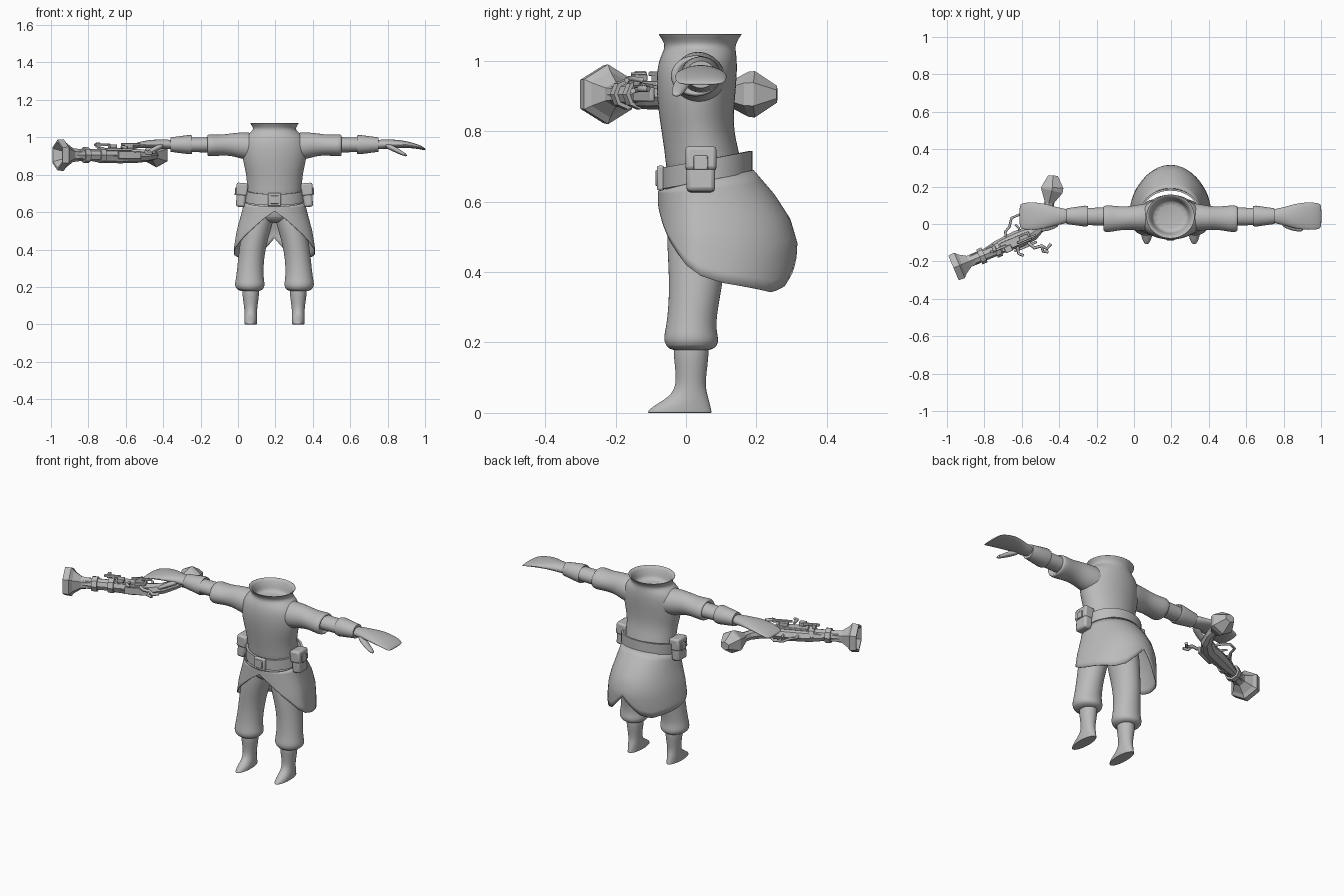
import bpy, bmesh
from math import sin, cos, pi, radians
from mathutils import Vector, Matrix

cube = bpy.data.objects.get("Cube")
if cube:
    bpy.data.objects.remove(cube, do_unlink=True)

CX = 0.195  # middle of the body
GREY = bpy.data.materials.new("plain grey")
GREY.use_nodes = True
TONE = (0.5, 0.5, 0.5, 1)
GREY.diffuse_color = TONE
GREY.node_tree.nodes["Principled BSDF"].inputs["Base Color"].default_value = TONE


def finish(name, bm, subdiv=0, smooth=True, bevel=0, thick=0):
    bmesh.ops.recalc_face_normals(bm, faces=bm.faces)
    mesh = bpy.data.meshes.new(name)
    bm.to_mesh(mesh)
    bm.free()
    mesh.materials.append(GREY)
    ob = bpy.data.objects.new(name, mesh)
    bpy.context.collection.objects.link(ob)
    if thick:
        ob.modifiers.new("thickness", "SOLIDIFY").thickness = thick
    if bevel:
        mod = ob.modifiers.new("bevel", "BEVEL")
        mod.width, mod.segments = bevel, 2
    if subdiv:
        mod = ob.modifiers.new("subdivision", "SUBSURF")
        mod.levels = mod.render_levels = subdiv
    if smooth:
        bpy.ops.object.select_all(action="DESELECT")
        ob.select_set(True)
        bpy.context.view_layer.objects.active = ob
        bpy.ops.object.shade_smooth_by_angle(angle=radians(40))
    return ob


def loft(name, rings, n=16, cap=True, **opts):
    """Skin a list of ellipses, each given as centre, half axis u, half axis v."""
    bm = bmesh.new()
    loops = []
    for c, u, v in rings:
        angles = [2 * pi * i / n for i in range(n)]
        loops.append([bm.verts.new(Vector(c) + Vector(u) * sin(a) + Vector(v) * cos(a)) for a in angles])
    for low, high in zip(loops, loops[1:]):
        for i in range(n):
            j = (i + 1) % n
            bm.faces.new((low[i], low[j], high[j], high[i]))
    if cap:
        bm.faces.new(loops[0])
        bm.faces.new(loops[-1])
    return finish(name, bm, **opts)


def upright(name, rows, **opts):
    """Rows: height, x offset, y centre, x radius, y radius."""
    return loft(name, [((CX + x, y, z), (rx, 0, 0), (0, ry, 0)) for z, x, y, rx, ry in rows], **opts)


def sideways(name, side, rows, **opts):
    """Rows: distance from body middle, y centre, z centre, y radius, z radius."""
    return loft(name, [((CX + side * d, y, z), (0, ry, 0), (0, 0, rz)) for d, y, z, ry, rz in rows], **opts)


def box(name, matrix, size, **opts):
    bm = bmesh.new()
    bmesh.ops.create_cube(bm, size=1, matrix=matrix @ Matrix.Diagonal((*size, 1)))
    return finish(name, bm, **opts)


def blend(table, t):
    for (a, p), (b, q) in zip(table, table[1:]):
        if t <= b:
            return p + (q - p) * max(0, (t - a) / (b - a))
    return table[-1][1]


# Torso with an open, flared collar
upright("torso", [
    (.64, 0, .055, .15, .11), (.72, 0, .05, .15, .11), (.8, 0, .032, .152, .104), (.88, 0, .028, .175, .112),
    (.96, 0, .03, .18, .118), (1.01, 0, .035, .16, .112), (1.035, 0, .04, .116, .102), (1.055, 0, .04, .118, .106),
    (1.075, 0, .04, .134, .122), (1.077, 0, .04, .132, .12), (1.07, 0, .04, .115, .105), (1.03, 0, .04, .1, .09),
    (1.0, 0, .04, .095, .085)], subdiv=2)

# Hips
upright("hips", [(.69, 0, .05, .145, .105), (.62, 0, .045, .16, .11), (.57, 0, .042, .15, .1),
                 (.54, 0, .04, .09, .06)], subdiv=2)

# Tilted belt and buckle
loft("belt", [((CX, .06, .69 + h), (r, 0, 0), (0, r * .79, .024)) for h, r in
              ((-.03, .15), (-.03, .163), (.03, .163), (.03, .15))], n=40, cap=False)
buckle_at = Matrix.Translation((CX, -.072, .667))
box("buckle", buckle_at, (.07, .022, .07), bevel=.006)
box("buckle_plate", buckle_at, (.045, .03, .045), bevel=.004)

# Coat skirt: open at the front, with a notch in the back hem
HEM = [(0, .605), (18, .565), (40, .5), (70, .42), (103, .37), (141, .342), (155, .36), (167, .405), (180, .46)]
WIDTH = [(.34, .222), (.42, .215), (.5, .202), (.6, .175), (.69, .155)]
BACK = [(.34, .26), (.4, .27), (.48, .275), (.55, .255), (.62, .21), (.69, .15), (.72, .13)]
bm = bmesh.new()
COLS, ROWS = 72, 10
grid = []
for i in range(COLS):
    deg = 360 * i / COLS
    a = radians(deg)
    top, hem = .66 - .03 * cos(a), blend(HEM, min(deg, 360 - deg))
    column = []
    for k in range(ROWS + 1):
        z = top + (hem - top) * k / ROWS
        depth = .122 if cos(a) > 0 else blend(BACK, z)
        column.append(bm.verts.new((CX + blend(WIDTH, z) * sin(a), .042 - depth * cos(a), z)))
    grid.append(column)
for i in range(COLS):
    one, two = grid[i], grid[(i + 1) % COLS]
    for k in range(ROWS):
        bm.faces.new((one[k], one[k + 1], two[k + 1], two[k]))
finish("coat_skirt", bm, thick=.004)

for side, label in ((1, "left"), (-1, "right")):
    # Trouser leg gathered over the boot
    upright(label + "_trouser_leg", [(z, side * x, y, rx, ry) for z, x, y, rx, ry in (
        (.65, .07, .045, .075, .09), (.56, .084, .04, .084, .098), (.45, .11, .032, .074, .086),
        (.35, .126, .027, .07, .075), (.25, .132, .014, .074, .07), (.215, .132, .014, .083, .08),
        (.19, .132, .016, .076, .076), (.175, .13, .015, .05, .055))], subdiv=2)
    # Boot
    upright(label + "_boot", [(z, side * .127, y, rx, ry) for z, y, rx, ry in (
        (.22, .014, .05, .054), (.15, .015, .045, .05), (.08, .014, .034, .04), (.045, .008, .034, .056),
        (.02, -.012, .035, .083), (.004, -.018, .034, .093), (0, -.018, .033, .093), (0, -.018, .028, .088))],
        subdiv=2)
    # Sleeve, forearm, flared cuff
    sideways(label + "_sleeve", side, [
        (.06, .04, .945, .08, .075), (.15, .035, .952, .075, .077), (.22, .032, .962, .062, .063),
        (.28, .03, .958, .066, .056), (.33, .028, .957, .074, .06), (.355, .028, .957, .072, .06),
        (.362, .03, .957, .058, .05), (.34, .03, .957, .04, .035)], subdiv=2)
    sideways(label + "_forearm", side, [(d, .04, .96, r, r * .85) for d, r in ((.33, .048), (.46, .046))], n=24)
    sideways(label + "_cuff", side, [(d, .042, .961, r, r * .92) for d, r in (
        (.45, .038), (.44, .053), (.456, .056), (.555, .042), (.555, .034))], n=24)
    # Paddle hand and thumb
    sideways(label + "_hand", side, [
        (.53, .042, .96, .036, .028), (.6, .042, .963, .046, .026), (.66, .042, .966, .066, .022),
        (.72, .042, .96, .076, .017), (.78, .042, .947, .074, .011), (.802, .042, .937, .066, .007),
        (.807, .042, .935, .05, .004)], subdiv=2)
    sideways(label + "_thumb", side, [
        (.59, .012, .958, .024, .016), (.64, -.01, .938, .024, .017), (.68, -.022, .916, .02, .013),
        (.71, -.028, .902, .012, .007)], n=12, subdiv=2)
    # Belt pouch with flap and clasp
    pouch_at = Matrix.Translation((CX + side * .177, .042, .69)) @ Matrix.Rotation(side * radians(-5), 4, "Y")
    box(label + "_pouch", pouch_at, (.05, .082, .125), bevel=.012)
    box(label + "_pouch_flap", pouch_at @ Matrix.Translation((0, 0, .032)), (.062, .088, .068), bevel=.01)
    box(label + "_pouch_clasp", pouch_at @ Matrix.Translation((side * .032, 0, .018)), (.008, .04, .04), bevel=.003)

# Gun frame: d runs from muzzle to stock, s toward the trigger, h up
ALONG = Vector((.92, .39, 0)).normalized()
ACROSS = Vector((-ALONG.y, ALONG.x, 0))
UP = Vector((0, 0, 1))


def gun(d, s=0, h=0):
    return Vector((-.965, -.235, .905)) + ALONG * d + ACROSS * s + UP * h


def gun_matrix(d, s=0, h=0):
    return Matrix.Translation(gun(d, s, h)) @ ALONG.to_track_quat("X", "Z").to_matrix().to_4x4()


def gun_tube(name, rows, **opts):
    """Rows: d, s, h, side radius, height radius; rings turn with the path."""
    pts = [gun(*r[:3]) for r in rows]
    rings = []
    for i, row in enumerate(rows):
        t = pts[min(i + 1, len(pts) - 1)] - pts[max(i - 1, 0)]
        rings.append((pts[i], UP.cross(t).normalized() * row[3], UP * row[4]))
    return loft(name, rings, **opts)


def barrel(name, rows, n=6):
    rings = [(gun(d), ACROSS * r, UP * r) for d, r in rows]
    return loft(name, rings, n=n, smooth=False)


# Flared six-sided muzzle, barrel and bands
barrel("gun_muzzle", [(.1, .02), (.03, .05), (0, .07), (0, .082), (.035, .085), (.05, .066), (.09, .037), (.15, .03)])
barrel("gun_barrel", [(.1, .032), (.36, .032)], n=8)
for d in (.15, .24):
    barrel("gun_band", [(d, .025), (d, .043), (d + .03, .043), (d + .03, .025)], n=8)

# Curved stock with faceted pommel
gun_tube("gun_stock", [
    (.19, .012, -.006, .02, .024), (.26, .012, -.008, .034, .034), (.37, .008, -.008, .047, .036),
    (.46, .008, -.008, .042, .034), (.53, .035, -.006, .032, .03), (.585, .085, -.002, .026, .027),
    (.61, .125, 0, .027, .027)], n=8, smooth=False)
gun_tube("gun_pommel", [(.605, .12, 0, .026, .03), (.645, .175, 0, .068, .064), (.655, .19, 0, .068, .066),
                        (.682, .247, 0, .03, .024)], n=6, smooth=False)

# Lock plate and small fittings
for name, d, s, h, size in (
        ("gun_lock_plate", .36, 0, .03, (.17, .05, .014)), ("gun_pan", .31, -.02, .047, (.04, .035, .02)),
        ("gun_frizzen", .26, 0, .055, (.09, .014, .014)), ("gun_sight", .24, .012, .053, (.02, .03, .026)),
        ("gun_hammer_base", .41, 0, .045, (.05, .03, .022)), ("gun_spring", .42, -.01, .058, (.11, .012, .012)),
        ("gun_side_plate", .4, -.045, 0, (.13, .014, .04))):
    box(name, gun_matrix(d, s, h), size, bevel=.003)


def rod(name, points, r):
    curve = bpy.data.curves.new(name, "CURVE")
    curve.dimensions, curve.bevel_depth, curve.bevel_resolution = "3D", r, 1
    spline = curve.splines.new("POLY")
    spline.points.add(len(points) - 1)
    for p, q in zip(spline.points, points):
        p.co = (*gun(*q), 1)
    curve.use_fill_caps = True
    curve.materials.append(GREY)
    bpy.context.collection.objects.link(bpy.data.objects.new(name, curve))


# Trigger guard, trigger and curled hammers
rod("gun_trigger_guard", [(.32, .03), (.33, .07), (.36, .085), (.39, .125), (.44, .125), (.46, .09), (.47, .03)], .007)
rod("gun_trigger", [(.4, .03), (.405, .06), (.395, .085)], .006)
rod("gun_hammer", [(.42, -.03, .02), (.44, -.07, .025), (.48, -.075, .02), (.5, -.1, .015), (.53, -.085, .015)], .009)
rod("gun_hammer_spur", [(.48, -.075, .02), (.475, -.105, .01), (.5, -.12, .01)], .008)
rod("gun_cock", [(.36, -.03, .04), (.35, -.065, .045), (.37, -.085, .04)], .008)
